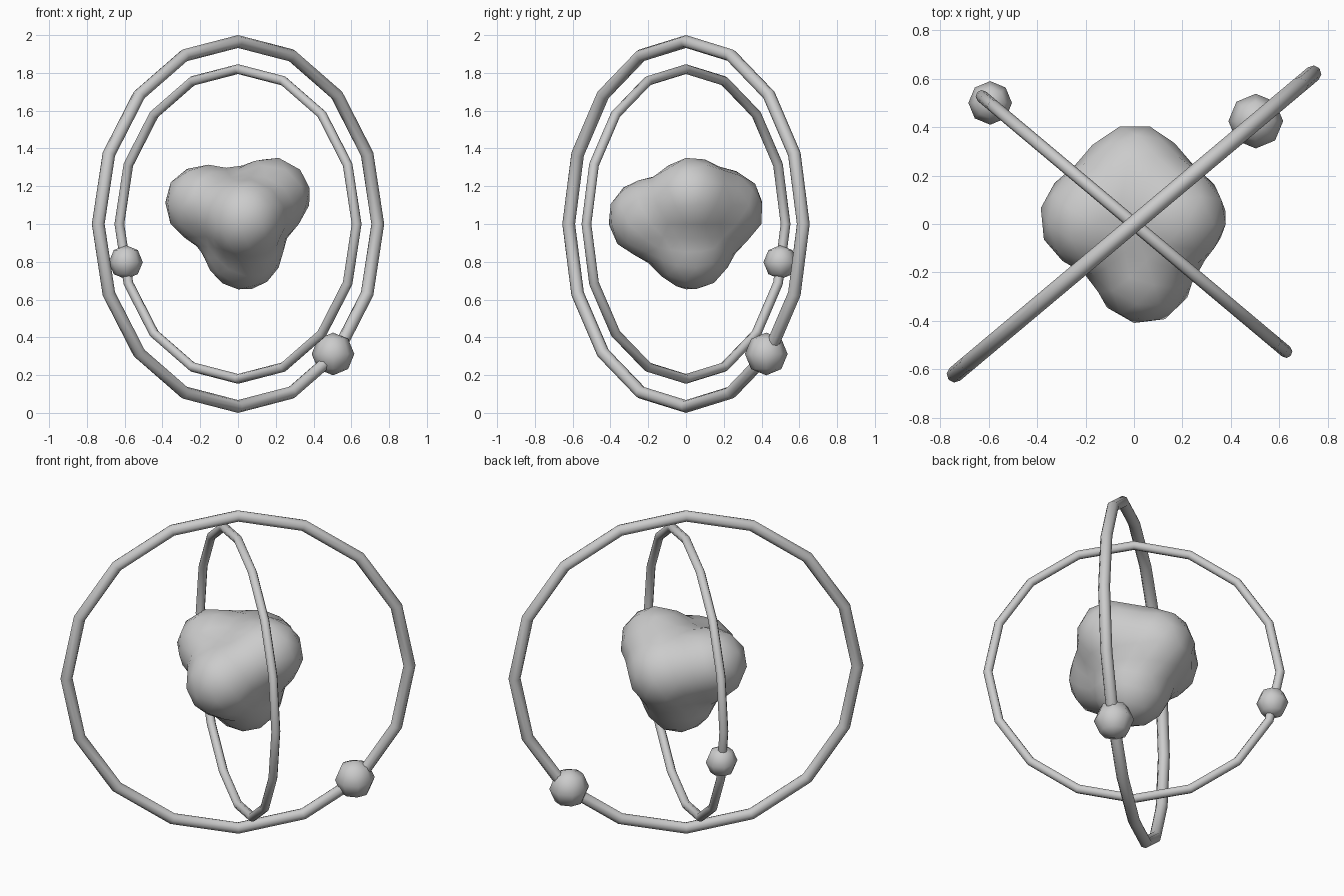
import bpy
import math
from mathutils import Vector

cube = bpy.data.objects.get("Cube")
if cube:
    bpy.data.objects.remove(cube, do_unlink=True)

# Single grey material
grey = bpy.data.materials.new("plain_grey")
grey.use_nodes = True
colour = (0.6, 0.6, 0.6, 1)
grey.diffuse_color = colour
grey.node_tree.nodes["Principled BSDF"].inputs["Base Color"].default_value = colour

CENTRE = Vector((0, 0, 1))


def finish(name):
    obj = bpy.context.object
    obj.name = name
    obj.data.materials.append(grey)
    bpy.ops.object.shade_smooth()
    return obj


def ring(name, radius, thickness, turn):
    bpy.ops.mesh.primitive_torus_add(
        major_segments=16, minor_segments=8, major_radius=radius,
        minor_radius=thickness, location=CENTRE,
        rotation=(math.pi / 2, 0, math.radians(turn)))
    finish(name)


def electron(name, location, radius):
    bpy.ops.mesh.primitive_uv_sphere_add(
        segments=8, ring_count=4, radius=radius, location=location)
    finish(name)


# Two upright crossing orbits, each carrying one electron
ring("large_orbit_ring", 0.966, 0.034, 40)
ring("small_orbit_ring", 0.82, 0.026, -40)
electron("large_electron", (0.503, 0.425, 0.312), 0.113)
electron("small_electron", (-0.594, 0.5, 0.798), 0.09)

# Nucleus: five round lobes blended softly into one lump
LOBE_RADIUS = 0.205
BLEND = 2
lobes = [Vector(c) for c in (
    (0.18, 0.03, 1.15),    # left
    (-0.185, 0.02, 1.11),  # right
    (0.03, 0.03, 0.855),   # bottom
    (0.04, -0.21, 1.03),   # front
    (0, 0.21, 1.08),       # back
)]


def inside(point):
    return sum(math.exp(BLEND * (1 - (point - c).length_squared / LOBE_RADIUS ** 2))
               for c in lobes) > 1


def surface_distance(direction):
    near, far = 0, 0.8
    for _ in range(24):
        middle = (near + far) / 2
        if inside(CENTRE + direction * middle):
            near = middle
        else:
            far = middle
    return near


bpy.ops.mesh.primitive_ico_sphere_add(subdivisions=3, radius=1, location=CENTRE)
nucleus = finish("nucleus")
for vertex in nucleus.data.vertices:
    direction = vertex.co.normalized()
    vertex.co = direction * surface_distance(direction)
